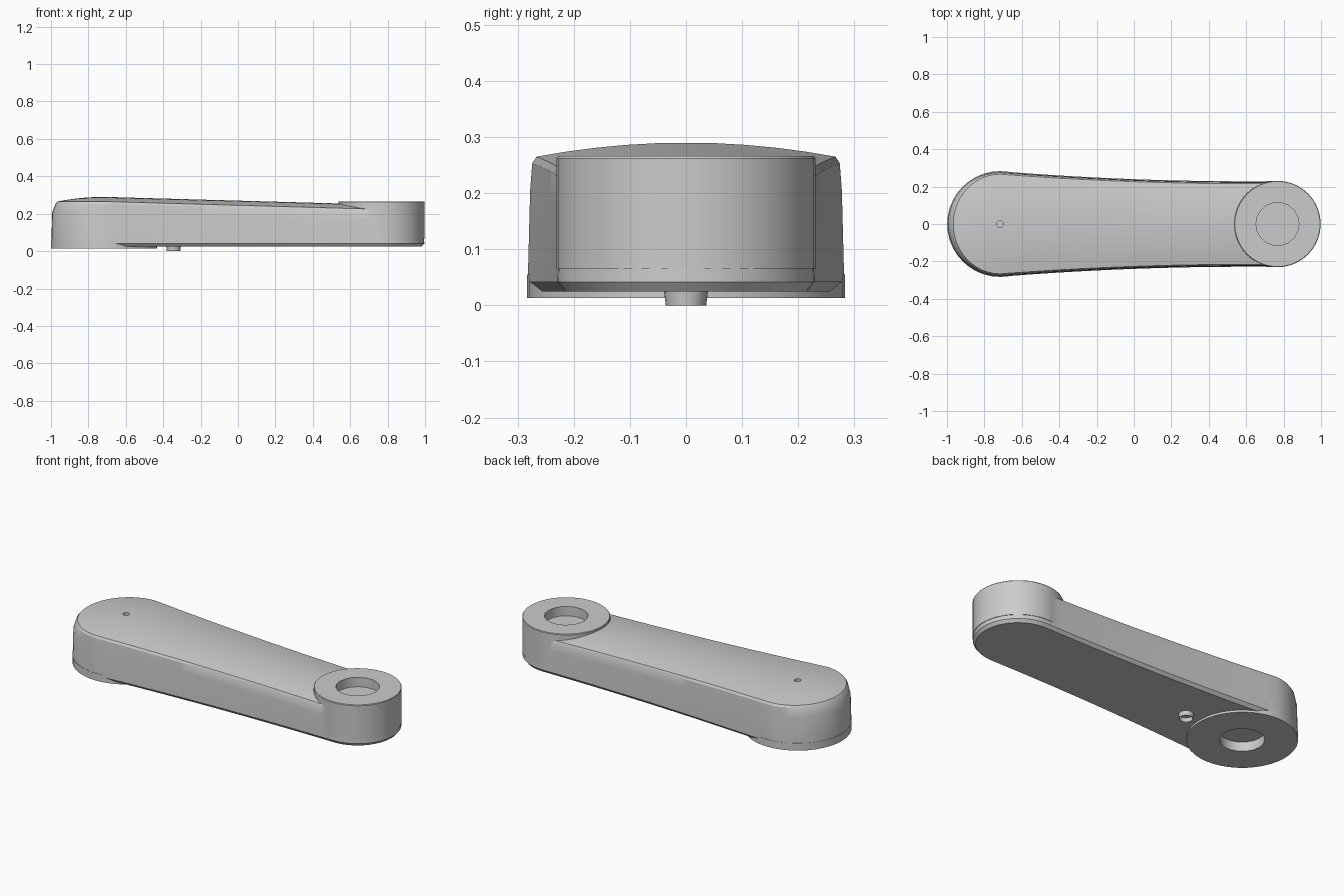
import bpy, bmesh, math

cube = bpy.data.objects.get("Cube")
if cube:
    bpy.data.objects.remove(cube, do_unlink=True)

BIG, SMALL = -0.716, 0.767      # centres of the two round ends

metal = bpy.data.materials.new("light grey")
metal.use_nodes = True
grey = (0.6, 0.6, 0.6, 1)
metal.diffuse_color = grey
metal.node_tree.nodes["Principled BSDF"].inputs["Base Color"].default_value = grey


def make(name, bm):
    bmesh.ops.remove_doubles(bm, verts=bm.verts, dist=1e-5)
    bmesh.ops.recalc_face_normals(bm, faces=bm.faces)
    mesh = bpy.data.meshes.new(name)
    bm.to_mesh(mesh)
    bm.free()
    mesh.materials.append(metal)
    ob = bpy.data.objects.new(name, mesh)
    bpy.context.collection.objects.link(ob)
    return ob


def bridge(bm, a, b):
    n = len(a)
    for i in range(n):
        bm.faces.new((a[i], a[(i + 1) % n], b[(i + 1) % n], b[i]))


def lathe(name, x, profile, n, closed=False):
    """Turn (radius, z) points around a vertical axis at x."""
    bm = bmesh.new()
    rings = [[bm.verts.new((x + r * math.cos(2 * math.pi * i / n),
                            r * math.sin(2 * math.pi * i / n), z))
              for i in range(n)] for r, z in profile]
    for a, b in zip(rings, rings[1:]):
        bridge(bm, a, b)
    if closed:
        bridge(bm, rings[-1], rings[0])
    else:
        bm.faces.new(rings[0])
        bm.faces.new(rings[-1])
    return make(name, bm)


def combine(target, tool, operation):
    mod = target.modifiers.new(operation.lower(), "BOOLEAN")
    mod.operation, mod.solver, mod.object = operation, "EXACT", tool
    bpy.context.view_layer.objects.active = target
    bpy.ops.object.modifier_apply(modifier=mod.name)
    bpy.data.objects.remove(tool, do_unlink=True)


def half_width(x):
    t = (x - BIG) / (SMALL - BIG)
    return 0.282 - 0.120 * t + 0.067 * t * t


def crown(x):
    return 0.29 - 0.028 * (x - BIG)


# Outline as (spine x, offset x, offset y): two arcs joined by waisted sides
outline = []
for i in range(25):
    a = math.pi / 2 + math.pi * i / 24
    r = half_width(BIG)
    outline.append((BIG, r * math.cos(a), r * math.sin(a)))
side = [BIG + (SMALL - BIG) * i / 20 for i in range(1, 20)]
outline += [(x, 0, -half_width(x)) for x in side]
for i in range(25):
    a = -math.pi / 2 + math.pi * i / 24
    r = half_width(SMALL)
    outline.append((SMALL, r * math.cos(a), r * math.sin(a)))
outline += [(x, 0, half_width(x)) for x in reversed(side)]

# Arm body: chamfered base, slightly drafted walls, domed sloping top
bm = bmesh.new()
rings = []


def ring(scale, z_of, pull=0.0):
    pts = []
    for sx, dx, dy in outline:
        shift = pull * max(0, -dx) / 0.28
        pts.append(bm.verts.new((sx + dx * scale + shift, dy * scale, z_of(sx))))
    rings.append(pts)


DROP = 0.025
ring(0.94, lambda x: 0.025)
ring(1.0, lambda x: 0.042)
ring(0.985, lambda x: crown(x) - DROP - 0.06)
ring(0.972, lambda x: crown(x) - DROP - 0.012, 0.014)
ring(0.945, lambda x: crown(x) - DROP, 0.016)
for s in (0.8, 0.6, 0.4, 0.2, 0.0):
    ring(0.945 * s, lambda x: crown(x) - DROP * s * s, 0.016 * s)
for a, b in zip(rings, rings[1:]):
    bridge(bm, a, b)
bm.faces.new(rings[0])
bmesh.ops.remove_doubles(bm, verts=bm.verts, dist=1e-5)
arm = make("crank_arm", bm)

# Raised boss on the small end and flat pad under the large end
boss = lathe("boss", SMALL, [(0.2, 0.06), (0.231, 0.065), (0.231, 0.262), (0.228, 0.266)], 40)
combine(arm, boss, "UNION")
pad = lathe("pad", BIG, [(0.283, 0.013), (0.283, 0.055), (0.25, 0.06)], 40)
combine(arm, pad, "UNION")

# Blind holes: boss socket, underside socket and small centre mark
for x, r, low, high, n in ((SMALL, 0.115, 0.212, 0.32, 18),
                           (BIG, 0.115, -0.05, 0.066, 18),
                           (BIG, 0.018, 0.272, 0.32, 12)):
    combine(arm, lathe("hole_cutter", x, [(r, low), (r, high)], n), "DIFFERENCE")

# Hollow locating pin under the arm
pin = lathe("locating_pin", -0.345,
            [(0.04, 0.03), (0.036, 0.0), (0.034, 0.0), (0.036, 0.03)], 20, closed=True)

for ob in (arm, pin):
    bpy.ops.object.select_all(action="DESELECT")
    ob.select_set(True)
    bpy.context.view_layer.objects.active = ob
    bpy.ops.object.shade_smooth_by_angle(angle=math.radians(25))
